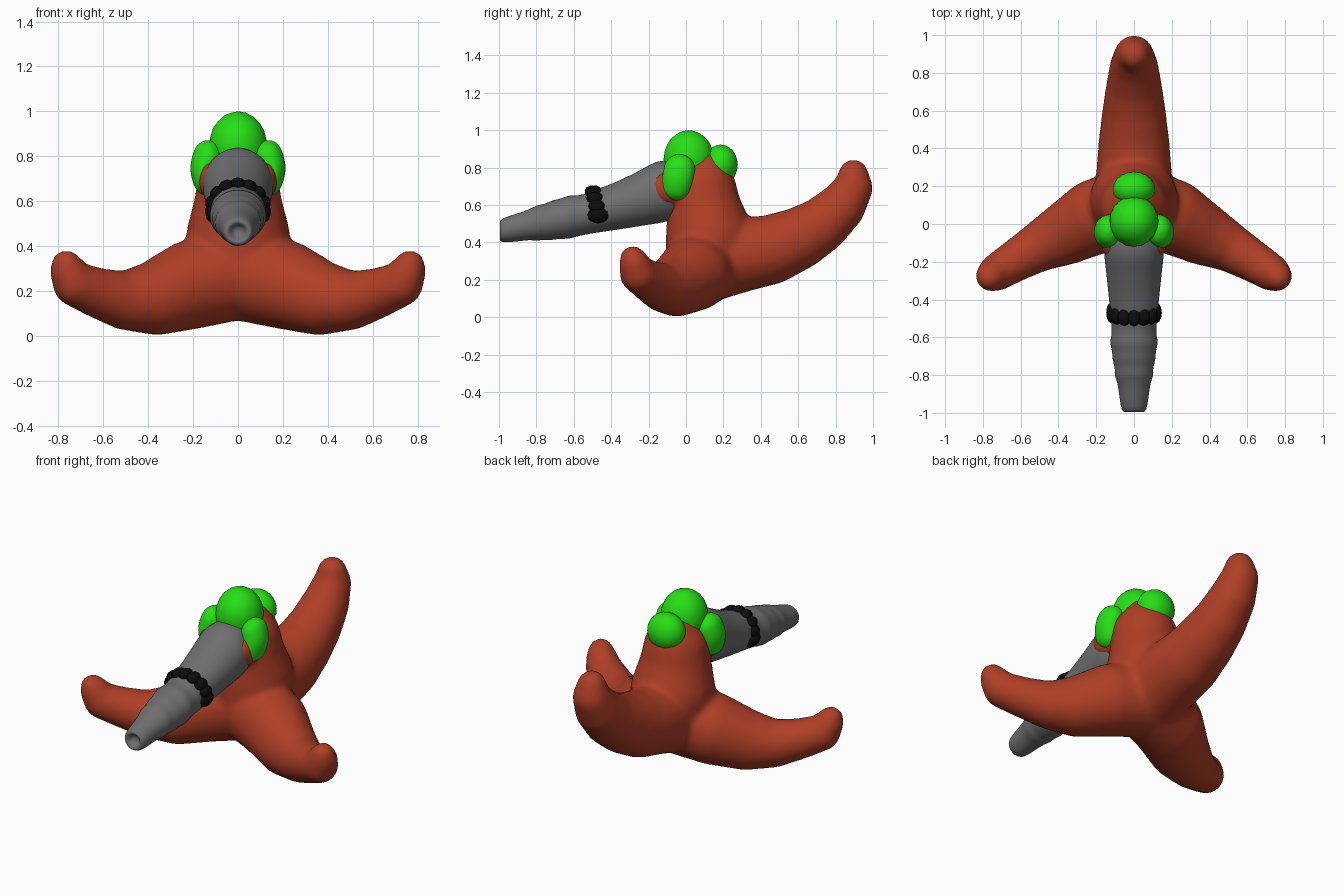
import bpy, bmesh, math
from mathutils import Vector, Matrix

if "Cube" in bpy.data.objects:
    bpy.data.objects.remove(bpy.data.objects["Cube"])


def material(name, rgb):
    m = bpy.data.materials.new(name)
    m.diffuse_color = (*rgb, 1)
    m.use_nodes = True
    m.node_tree.nodes["Principled BSDF"].inputs["Base Color"].default_value = m.diffuse_color
    return m


RED = material("brick red", (0.43, 0.05, 0.02))
GREEN = material("bright green", (0.02, 0.74, 0.008))
GREY = material("mid grey", (0.16, 0.16, 0.16))
BLACK = material("black", (0.004, 0.004, 0.004))


def finish(name, bm, mat):
    me = bpy.data.meshes.new(name)
    bm.to_mesh(me)
    bm.free()
    me.materials.append(mat)
    for p in me.polygons:
        p.use_smooth = True
    ob = bpy.data.objects.new(name, me)
    bpy.context.collection.objects.link(ob)
    return ob


def ball(bm, centre, radii, tilt=None, sub=3):
    m = Matrix.Translation(centre) @ (tilt or Matrix()) @ Matrix.Diagonal((*radii, 1))
    bmesh.ops.create_icosphere(bm, subdivisions=sub, radius=1, matrix=m)


def limb(bm, path, steps=7):
    """Chain of overlapping balls along (x, y, z, radius) points."""
    for a, b in zip(path, path[1:]):
        for i in range(steps + 1):
            p = Vector(a).lerp(Vector(b), i / steps)
            ball(bm, p[:3], (p[3],) * 3)


# Body: trunk, three upturned legs and eye sockets fused into one soft skin
bm = bmesh.new()
limb(bm, [(0, .10, .29, .21), (0, .125, .43, .235), (0, .10, .57, .20),
          (0, .09, .68, .182), (0, .105, .765, .13), (0, .12, .81, .09)])
limb(bm, [(0, .10, .285, .21), (0, .30, .335, .20), (0, .45, .36, .187), (0, .60, .42, .168),
          (0, .72, .49, .15), (0, .83, .59, .13), (0, .895, .69, .105), (0, .895, .765, .08)])
for s in (-1, 1):
    limb(bm, [(0, .10, .28, .21), (s * .2, .04, .23, .20), (s * .36, -.05, .17, .168),
              (s * .50, -.12, .157, .132), (s * .62, -.19, .19, .113),
              (s * .725, -.255, .23, .10), (s * .755, -.275, .285, .083), (s * .765, -.285, .315, .068)])
    ball(bm, (s * .115, -.10, .69), (.06, .09, .09))
body = finish("body", bm, RED)
rm = body.modifiers.new("fuse", 'REMESH')
rm.mode = 'VOXEL'
rm.voxel_size = 0.017
rm.use_smooth_shade = True
sm = body.modifiers.new("soften", 'SMOOTH')
sm.factor = 0.5
sm.iterations = 8

# Long ribbed snout: rings given as (y, centre z, half width, half height)
rings = [(.02, .69, .13, .14), (-.10, .675, .155, .165), (-.16, .668, .16, .168),
         (-.23, .642, .15, .152), (-.30, .618, .143, .14), (-.40, .587, .132, .124),
         (-.48, .568, .126, .116), (-.55, .547, .118, .108), (-.59, .54, .118, .11),
         (-.63, .535, .13, .118), (-.67, .527, .115, .106), (-.71, .52, .115, .107),
         (-.74, .513, .108, .1), (-.77, .508, .1, .094), (-.80, .503, .105, .096),
         (-.83, .497, .09, .083), (-.88, .485, .082, .077), (-.95, .47, .072, .07),
         (-.985, .464, .066, .063), (-1.0, .462, .05, .048), (-.985, .464, .034, .032),
         (-.96, .468, .02, .02)]
N = 40
bm = bmesh.new()
loops = [[bm.verts.new((rx * math.cos(2 * math.pi * i / N), y, zc + rz * math.sin(2 * math.pi * i / N)))
          for i in range(N)] for y, zc, rx, rz in rings]
for a, b in zip(loops, loops[1:]):
    for i in range(N):
        j = (i + 1) % N
        bm.faces.new((a[i], a[j], b[j], b[i]))
bm.faces.new(loops[0])
bm.faces.new(loops[-1])
bmesh.ops.recalc_face_normals(bm, faces=bm.faces)
snout = finish("snout", bm, GREY)
sub = snout.modifiers.new("round", 'SUBSURF')
sub.levels = sub.render_levels = 1

# Scalloped dark collar over the top and sides of the snout
bm = bmesh.new()
COUNT = 9
for i in range(COUNT):
    a = math.radians(-12 + 204 * i / (COUNT - 1))
    low = 1 - max(0, math.sin(a))
    big = 1.25 if i in (0, COUNT - 1) else 1
    ball(bm, (.118 * math.cos(a), -.495 + .025 * low, .568 + .107 * math.sin(a)),
         (.032, .047 * big, .036 * big), Matrix.Rotation(-a, 4, 'Y'), 2)
finish("collar", bm, BLACK)

# Green crown, rear knob and a pair of side knobs
bm = bmesh.new()
ball(bm, (0, .015, .845), (.13, .135, .155))
finish("crown", bm, GREEN)
bm = bmesh.new()
ball(bm, (0, .185, .815), (.112, .092, .108))
finish("rear_knob", bm, GREEN)
for s, side in ((-1, "left"), (1, "right")):
    bm = bmesh.new()
    for i in range(7):
        t = i / 6
        ball(bm, (s * (.135 + .01 * math.sin(math.pi * t)), -.05 + .015 * t, .705 + .085 * t),
             (.068, .085, .083))
    knob = finish(side + "_knob", bm, GREEN)
    rm = knob.modifiers.new("fuse", 'REMESH')
    rm.mode = 'VOXEL'
    rm.voxel_size = 0.01
    rm.use_smooth_shade = True
    sm = knob.modifiers.new("soften", 'SMOOTH')
    sm.iterations = 5
